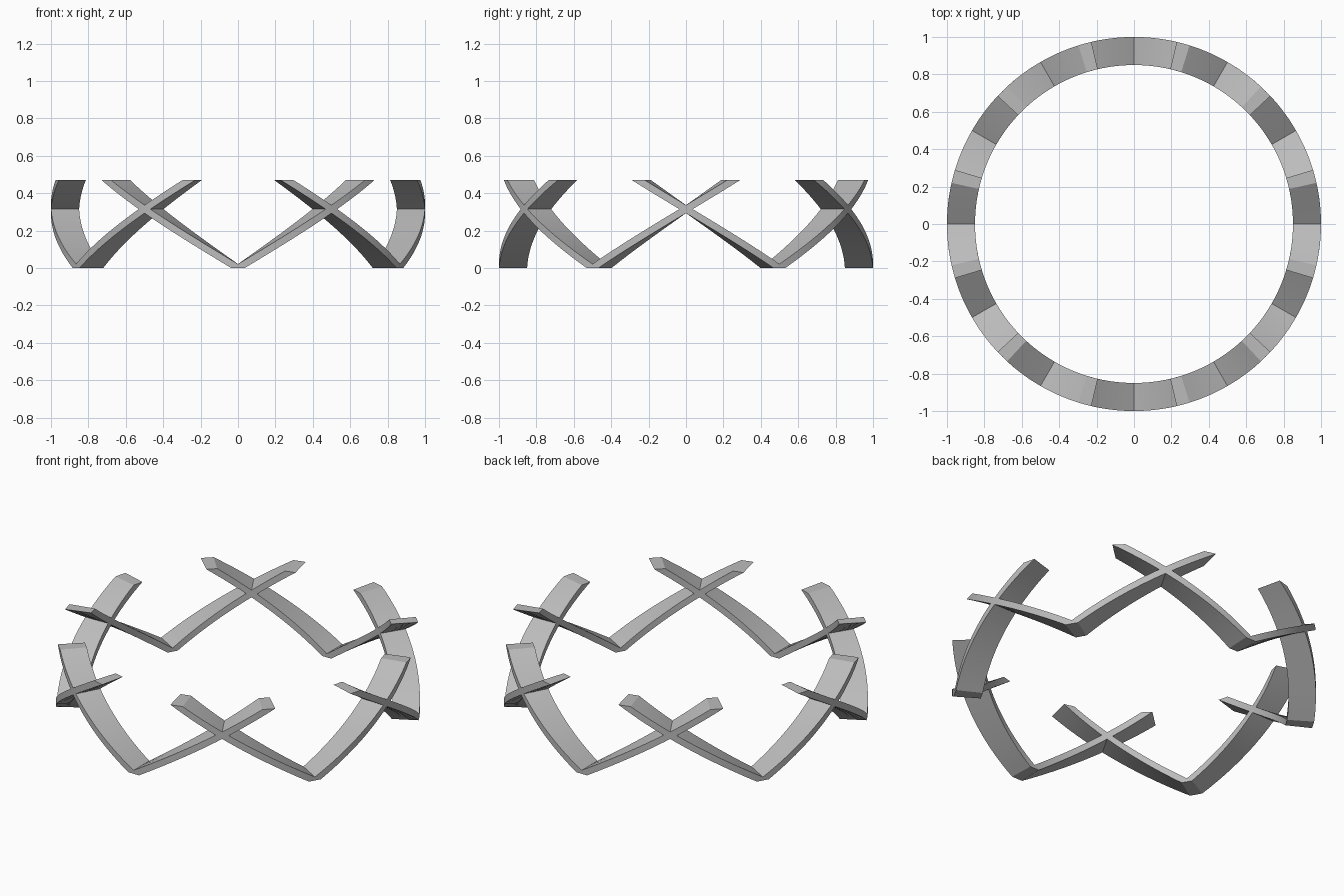
import bpy, bmesh
from math import radians, sin, cos

cube = bpy.data.objects.get("Cube")
if cube:
    bpy.data.objects.remove(cube)

OUTER, INNER, TOP = 1.0, 0.85, 0.47
SLOPE, HALF = 0.0105, 0.0215            # rise per degree, half band height
FLAT = HALF / SLOPE                     # half angle of the flat foot
END = TOP / SLOPE + FLAT                # angle where each arm ends

grey = bpy.data.materials.new("plain grey")
grey.use_nodes = True
colour = (0.5, 0.5, 0.5, 1)
grey.diffuse_color = colour
grey.node_tree.nodes["Principled BSDF"].inputs["Base Color"].default_value = colour


def spread(a, b, n):
    return [a + (b - a) * i / n for i in range(n)]


# Angles along one arm, with a station at every corner and at the crossing
arm = (spread(0, FLAT, 1) + spread(FLAT, 30, 14)
       + spread(30, END - 2 * FLAT, 6) + spread(END - 2 * FLAT, END, 2) + [END])
stations = [-a for a in arm[:0:-1]] + arm


def v_band(name, foot_angle):
    """Curved V: a foot on the ground with an arm climbing to each side."""
    bm = bmesh.new()
    rings = []
    for a in stations:
        z = abs(a) * SLOPE
        low, high = max(0, z - HALF), min(TOP, z + HALF)
        t = radians(foot_angle + a)
        rings.append([bm.verts.new((r * cos(t), r * sin(t), h)) for r, h in
                      ((INNER, low), (OUTER, low), (OUTER, high), (INNER, high))])
    for p, q in zip(rings, rings[1:]):
        for i in range(4):
            j = (i + 1) % 4
            bm.faces.new((p[i], p[j], q[j], q[i]))
    # Arm tips close to an edge
    bmesh.ops.remove_doubles(bm, verts=bm.verts, dist=1e-5)
    bmesh.ops.recalc_face_normals(bm, faces=bm.faces)
    mesh = bpy.data.meshes.new(name)
    bm.to_mesh(mesh)
    bm.free()
    mesh.materials.append(grey)
    obj = bpy.data.objects.new(name, mesh)
    bpy.context.collection.objects.link(obj)
    return obj


# Six bands around the ring, crossing their neighbours
bpy.ops.object.select_all(action="DESELECT")
for i in range(6):
    band = v_band(f"lattice_band_{i + 1}", 30 + 60 * i)
    band.select_set(True)
    bpy.context.view_layer.objects.active = band
bpy.ops.object.shade_smooth_by_angle(angle=radians(25))
